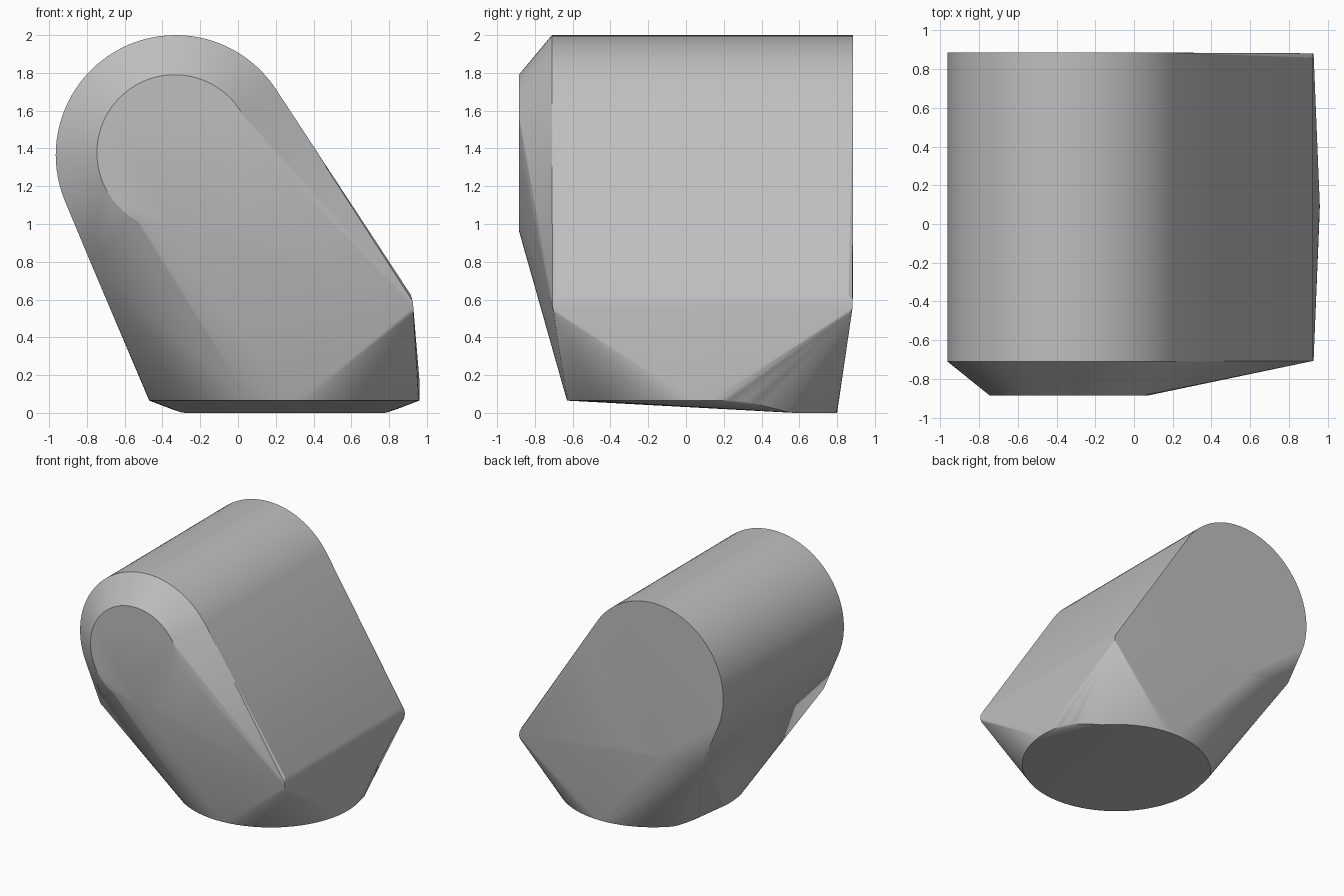
import bpy, bmesh, math
from mathutils import Vector

cube = bpy.data.objects.get("Cube")
if cube:
    bpy.data.objects.remove(cube, do_unlink=True)

# Material
grey = bpy.data.materials.new("plain grey")
grey.use_nodes = True
colour = (0.52, 0.52, 0.52, 1)
grey.diffuse_color = colour
grey.node_tree.nodes["Principled BSDF"].inputs["Base Color"].default_value = colour


def ring(cx, cy, r, n=96):
    """Points of a flat circle, as (a, b) pairs."""
    return [(cx + r * math.cos(2 * math.pi * i / n),
             cy + r * math.sin(2 * math.pi * i / n)) for i in range(n)]


FRONT, SHOULDER, BACK = -0.885, -0.71, 0.885
points = []

# Large barrel, running front to back, with a chamfered front cap
for y in (SHOULDER, BACK):
    points += [(x, y, z) for x, z in ring(-0.33, 1.365, 0.635)]
points += [(x, FRONT, z) for x, z in ring(-0.335, 1.378, 0.412)]

# Lower ends of the barrel's left-hand flank
points += [(-0.782, y, 0.80) for y in (SHOULDER + 0.005, BACK)]

# Small rounded nose corners
for y, inward in ((SHOULDER, 1), (BACK, -1)):
    points += [(0.915, y + inward * 0.025, 0.625),
               (0.925, y + inward * 0.003, 0.59),
               (0.928, y + inward * 0.003, 0.56),
               (0.928, y + inward * 0.012, 0.53)]

# Round foot, whose rear drops down to the ground
for x, y in ring(0.245, 0.085, 0.715):
    drop = min(max((y - 0.30) / 0.26, 0), 1)
    points.append((x, y, 0.065 * (1 - drop)))
points.append((0.96, 0.10, 0.18))

# Skin everything with one convex shell
bm = bmesh.new()
for p in points:
    bm.verts.new(Vector(p))
result = bmesh.ops.convex_hull(bm, input=bm.verts[:], use_existing_faces=False)
inside = {v for v in result["geom_interior"] + result["geom_unused"]
          if isinstance(v, bmesh.types.BMVert) and not v.link_faces}
bmesh.ops.delete(bm, geom=list(inside), context='VERTS')
bmesh.ops.dissolve_limit(bm, angle_limit=math.radians(0.4),
                         verts=bm.verts[:], edges=bm.edges[:])
bmesh.ops.recalc_face_normals(bm, faces=bm.faces[:])

mesh = bpy.data.meshes.new("slanted_block")
bm.to_mesh(mesh)
bm.free()
mesh.materials.append(grey)
block = bpy.data.objects.new("slanted_block", mesh)
bpy.context.collection.objects.link(block)

# Smooth shading with crisp rims
bpy.ops.object.select_all(action='DESELECT')
block.select_set(True)
bpy.context.view_layer.objects.active = block
bpy.ops.object.shade_smooth_by_angle(angle=math.radians(25))
